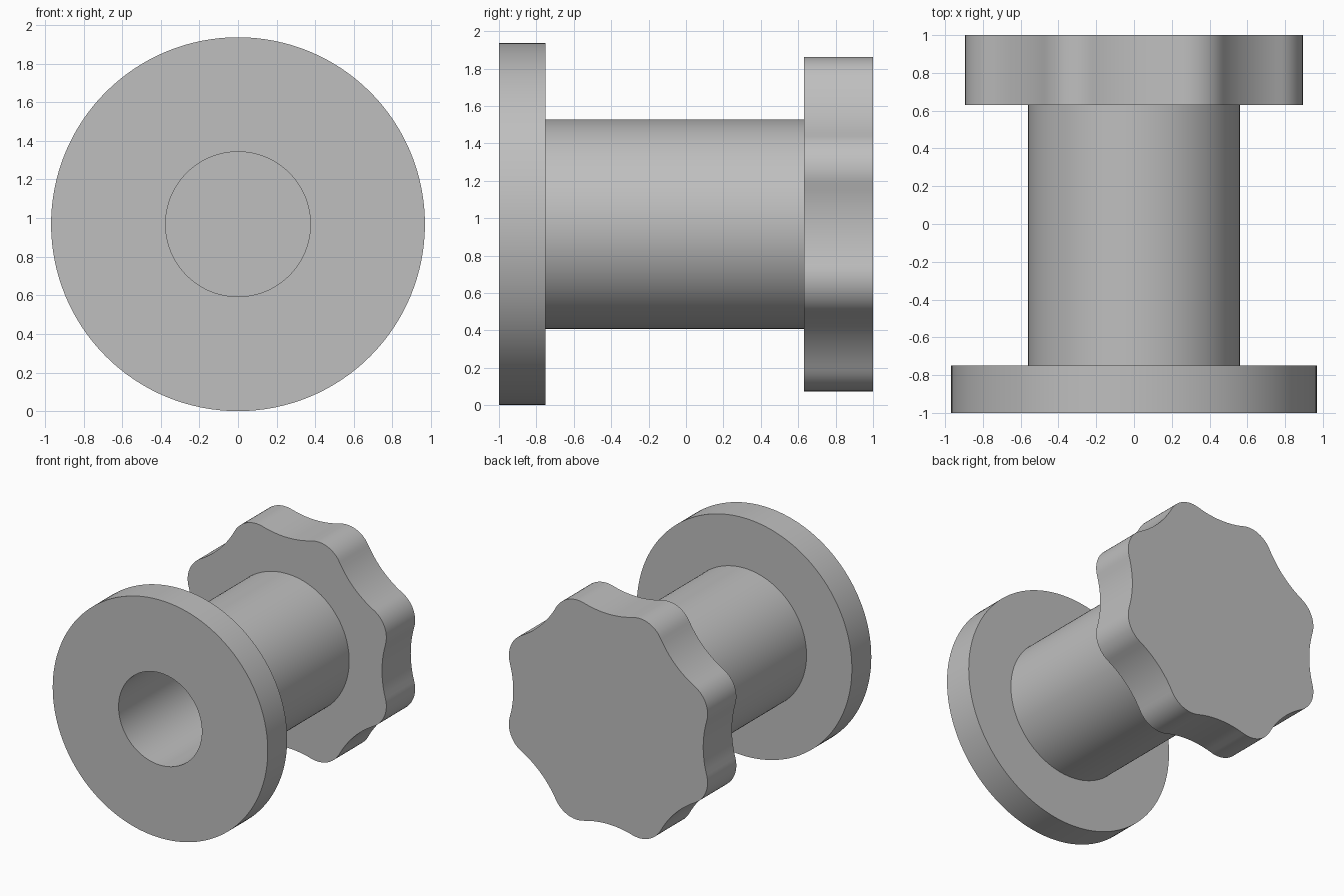
import bpy
import bmesh
from math import pi, sin, cos, asin, radians
from mathutils import Matrix, Vector

cube = bpy.data.objects.get("Cube")
if cube:
    bpy.data.objects.remove(cube, do_unlink=True)

AXIS_Z = 0.968   # height of the shared axis, which runs along y
SEGMENTS = 128
LOBES = 8

grey = bpy.data.materials.new("plain grey")
grey.use_nodes = True
colour = (0.52, 0.52, 0.52, 1)
grey.diffuse_color = colour
grey.node_tree.nodes["Principled BSDF"].inputs["Base Color"].default_value = colour


def finish(bm, name):
    """Turn a bmesh into a smooth shaded object on the axis."""
    bmesh.ops.recalc_face_normals(bm, faces=bm.faces)
    mesh = bpy.data.meshes.new(name)
    bm.to_mesh(mesh)
    bm.free()
    mesh.materials.append(grey)
    obj = bpy.data.objects.new(name, mesh)
    obj.location.z = AXIS_Z
    bpy.context.collection.objects.link(obj)
    bpy.ops.object.select_all(action="DESELECT")
    obj.select_set(True)
    bpy.context.view_layer.objects.active = obj
    bpy.ops.object.shade_smooth_by_angle(angle=radians(30))
    return obj


# Flanged sleeve with a bore: (radius, y) profile turned around y
profile = [(0.375, 0.63), (0.375, -1), (0.968, -1),
           (0.968, -0.75), (0.56, -0.75), (0.56, 0.63)]
bm = bmesh.new()
verts = [bm.verts.new((r, y, 0)) for r, y in profile]
verts.append(verts[0])
edges = [bm.edges.new(pair) for pair in zip(verts, verts[1:])]
bmesh.ops.spin(bm, geom=verts[:-1] + edges, cent=(0, 0, 0), axis=(0, 1, 0),
               angle=2 * pi, steps=SEGMENTS, use_merge=True)
bmesh.ops.remove_doubles(bm, verts=bm.verts, dist=0.0001)
finish(bm, "flanged_sleeve")

# Scalloped knob: rounded tips joined by tangent hollow arcs
half = pi / LOBES
tip_dist, tip_r = 0.73, 0.22
hollow_floor = 0.855
tip = Vector((tip_dist * cos(half), tip_dist * sin(half)))
gap = hollow_floor - tip.x
hollow_r = (gap ** 2 + tip.y ** 2 - tip_r ** 2) / (2 * (tip_r - gap))
hollow_x = hollow_floor + hollow_r
swing = asin(tip.y / (hollow_r + tip_r))

outline = []
STEPS = 12
for lobe in range(LOBES):
    turn = Matrix.Rotation(2 * half * lobe, 2)
    for i in range(STEPS):
        a = pi + swing - 2 * swing * i / STEPS
        outline.append(turn @ Vector((hollow_x + hollow_r * cos(a), hollow_r * sin(a))))
    for i in range(STEPS):
        a = -swing + 2 * (half + swing) * i / STEPS
        outline.append(turn @ (tip + tip_r * Vector((cos(a), sin(a)))))

bm = bmesh.new()
face = bm.faces.new([bm.verts.new((p.x, 0.63, p.y)) for p in outline])
extruded = bmesh.ops.extrude_face_region(bm, geom=[face], use_keep_orig=True)
moved = [g for g in extruded["geom"] if isinstance(g, bmesh.types.BMVert)]
bmesh.ops.translate(bm, verts=moved, vec=(0, 0.37, 0))
finish(bm, "scalloped_knob")
